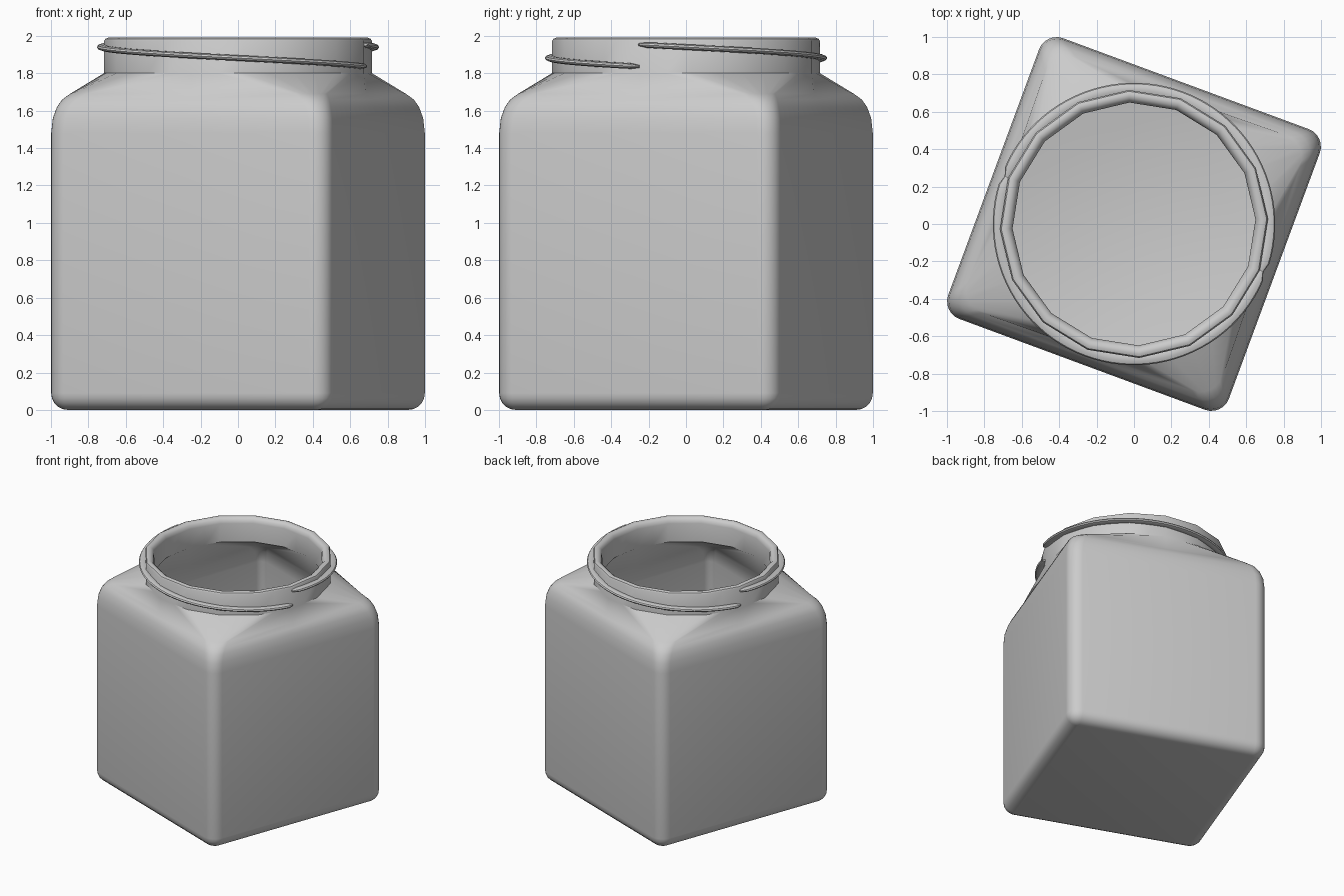
import bpy, bmesh
from math import sin, cos, pi, radians

if "Cube" in bpy.data.objects:
    bpy.data.objects.remove(bpy.data.objects["Cube"])

TURN = radians(-20.3)
N = 32


def square_ring(z, h, r):
    """Rounded square: one mid-edge point and seven corner points per quarter."""
    pts = []
    for q in range(4):
        a0 = q * pi / 2
        local = [(h, 0)]
        for j in range(7):
            a = j / 6 * pi / 2
            local.append((h - r + r * cos(a), h - r + r * sin(a)))
        for x, y in local:
            pts.append((x * cos(a0) - y * sin(a0), x * sin(a0) + y * cos(a0), z))
    return pts


def neck_ring(z, r):
    """Sixteen-sided ring with a point added at the middle of each side."""
    pts = []
    for k in range(N):
        a = 2 * pi * k / N
        rr = r if k % 2 == 0 else r * cos(pi / 16)
        pts.append((rr * cos(a), rr * sin(a), z))
    return pts


def loft(name, rings):
    bm = bmesh.new()
    loops = [[bm.verts.new(p) for p in ring] for ring in rings]
    for a, b in zip(loops, loops[1:]):
        n = len(a)
        for i in range(n):
            j = (i + 1) % n
            bm.faces.new((a[i], a[j], b[j], b[i]))
    bm.faces.new(loops[0][::-1])
    bm.faces.new(loops[-1])
    bmesh.ops.recalc_face_normals(bm, faces=bm.faces)
    me = bpy.data.meshes.new(name)
    bm.to_mesh(me)
    bm.free()
    ob = bpy.data.objects.new(name, me)
    bpy.context.collection.objects.link(ob)
    ob.rotation_euler.z = TURN
    bpy.ops.object.select_all(action='DESELECT')
    ob.select_set(True)
    bpy.context.view_layer.objects.active = ob
    bpy.ops.object.shade_smooth_by_angle(angle=radians(35))
    return ob


# Jar: outer base and walls, shoulder, neck, lip, then the inside down to the floor
rings = []
H, R, F = 0.80, 0.10, 0.09
for i in range(6):
    a = i / 5 * pi / 2
    d = F * (1 - sin(a))
    rings.append(square_ring(F * (1 - cos(a)), H - d, R - d))
for z, d, r in [(1.48, 0, 0.10), (1.56, 0.007, 0.10), (1.62, 0.023, 0.105),
                (1.66, 0.043, 0.115), (1.69, 0.072, 0.13)]:
    rings.append(square_ring(z, H - d, r))
for z, r in [(1.80, 0.717), (1.972, 0.717), (1.984, 0.710), (1.99, 0.695),
             (1.986, 0.675), (1.972, 0.658), (1.945, 0.65), (1.79, 0.65)]:
    rings.append(neck_ring(z, r))
for z, h, r in [(1.63, 0.68, 0.10), (1.55, 0.73, 0.07), (1.45, 0.745, 0.06),
                (0.11, 0.745, 0.06), (0.07, 0.73, 0.045), (0.055, 0.69, 0.02)]:
    rings.append(square_ring(z, h, r))
loft("jar", rings)


# Two half-turn screw threads, each sinking as it runs round the neck
def thread(name, start):
    steps, sides = 48, 10
    sections = []
    for i in range(steps + 1):
        t = i / steps
        a = start + pi * t
        z = 1.953 - 0.117 * t
        grow = min(1, 0.45 + min(t, 1 - t) * 25)
        ring = []
        for k in range(sides):
            b = 2 * pi * k / sides
            rad = 0.723 + 0.032 * grow * cos(b)
            ring.append((rad * cos(a), rad * sin(a), z + 0.016 * grow * sin(b)))
        sections.append(ring)
    loft(name, sections)


thread("screw_thread_a", 0)
thread("screw_thread_b", pi)
